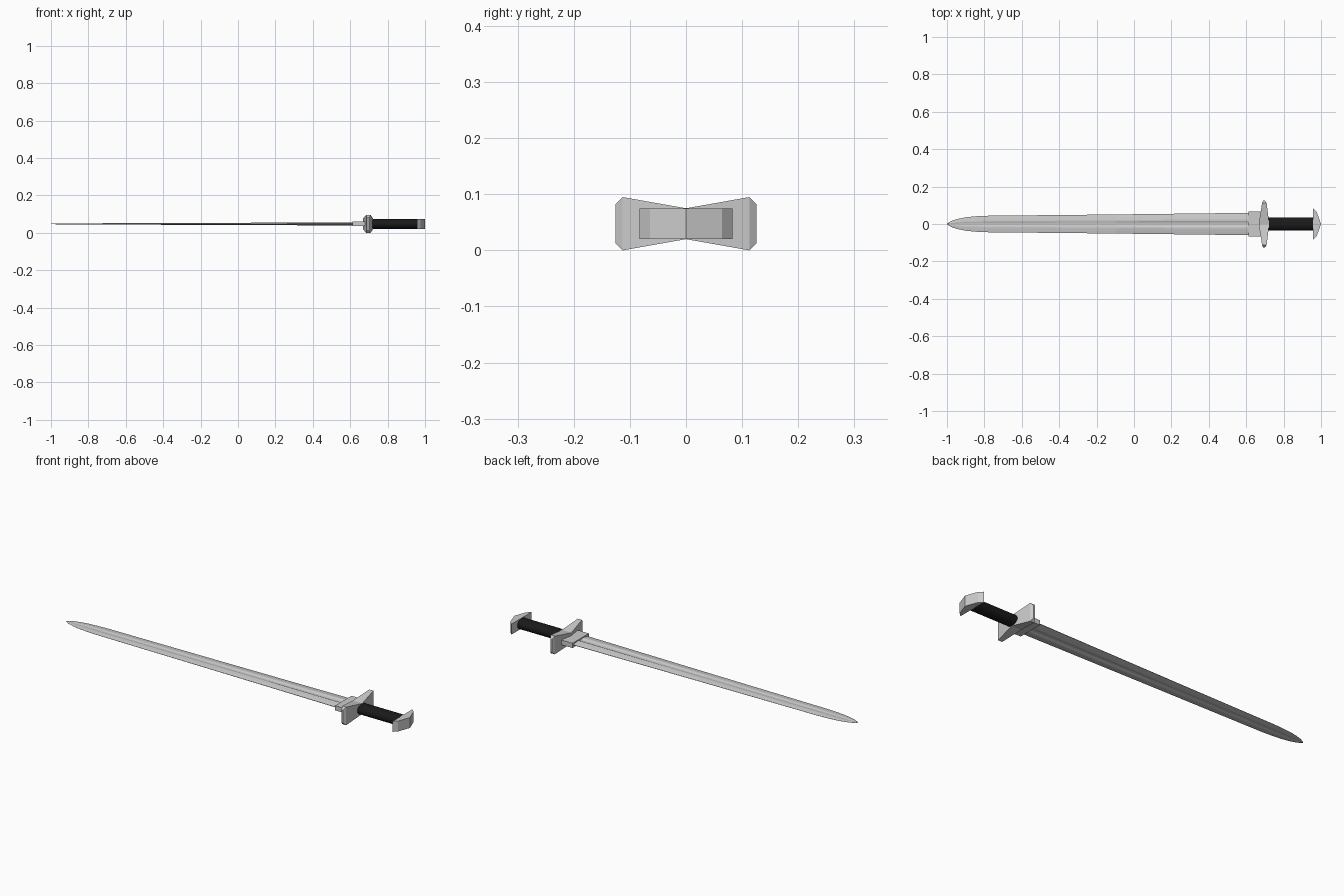
import bpy, bmesh
from math import sin, cos, pi

if "Cube" in bpy.data.objects:
    bpy.data.objects.remove(bpy.data.objects["Cube"])

ZC = 0.0475  # height of the sword's long axis


def loft(name, rings):
    """Skin a series of closed rings, capping both ends."""
    bm = bmesh.new()
    loops = [[bm.verts.new(p) for p in ring] for ring in rings]
    n = len(loops[0])
    for a, b in zip(loops, loops[1:]):
        for i in range(n):
            j = (i + 1) % n
            bm.faces.new((a[i], a[j], b[j], b[i]))
    bm.faces.new(loops[0])
    bm.faces.new(loops[-1])
    bmesh.ops.recalc_face_normals(bm, faces=bm.faces)
    me = bpy.data.meshes.new(name)
    bm.to_mesh(me)
    bm.free()
    ob = bpy.data.objects.new(name, me)
    bpy.context.collection.objects.link(ob)
    return ob


def rect(x0, x1, y, h):
    return [(x0, y, ZC - h), (x1, y, ZC - h), (x1, y, ZC + h), (x0, y, ZC + h)]


# Blade: double-edged section with a shallow central fuller, tapering to a point
upper = [(1, 0.12), (0.72, 0.6), (0.42, 1), (0.28, 0.95), (0.14, 0.5), (0, 0.35),
         (-0.14, 0.5), (-0.28, 0.95), (-0.42, 1), (-0.72, 0.6), (-1, 0.12)]
section = upper + [(y, -z) for y, z in reversed(upper)]
stations = [(-1.0, 0.001, 0.0008), (-0.99, 0.009, 0.0015), (-0.97, 0.019, 0.002),
            (-0.94, 0.028, 0.0025), (-0.90, 0.036, 0.003), (-0.85, 0.041, 0.003),
            (-0.79, 0.044, 0.0033), (-0.1, 0.051, 0.0055), (0.64, 0.060, 0.0085)]
loft("blade", [[(x, y * w, ZC + z * t) for y, z in section] for x, w, t in stations])

# Collar where the blade meets the guard
loft("blade_collar", [rect(0.613, 0.69, y, 0.0125) for y in (-0.068, 0.068)])

# Flared bow-tie guard with chamfered ends
guard = [(0.126, 0.691, 0.700, 0.034), (0.113, 0.685, 0.709, 0.0475)]
rings = [rect(a, b, -y, h) for y, a, b, h in guard]
rings.append(rect(0.667, 0.723, 0, 0.0275))
rings += [rect(a, b, y, h) for y, a, b, h in reversed(guard)]
loft("guard", rings)

# Oval black grip
grip = loft("grip", [[(x, 0.035 * cos(2 * pi * i / 32), ZC + 0.027 * sin(2 * pi * i / 32))
                      for i in range(32)] for x in (0.71, 0.965)])
mat = bpy.data.materials.new("black_leather")
mat.diffuse_color = (0.01, 0.01, 0.01, 1)
mat.use_nodes = True
mat.node_tree.nodes["Principled BSDF"].inputs["Base Color"].default_value = mat.diffuse_color
grip.data.materials.append(mat)

# Angular pommel cap
cap = [(0.957, -0.083), (0.977, -0.064), (1.0, 0), (0.977, 0.064), (0.957, 0.083)]
loft("pommel", [[(x, y, ZC + s * 0.0275) for x, y in cap] for s in (-1, 1)])

# Smooth shading on the rounded grip
bpy.ops.object.select_all(action='DESELECT')
grip.select_set(True)
bpy.context.view_layer.objects.active = grip
bpy.ops.object.shade_smooth_by_angle()
